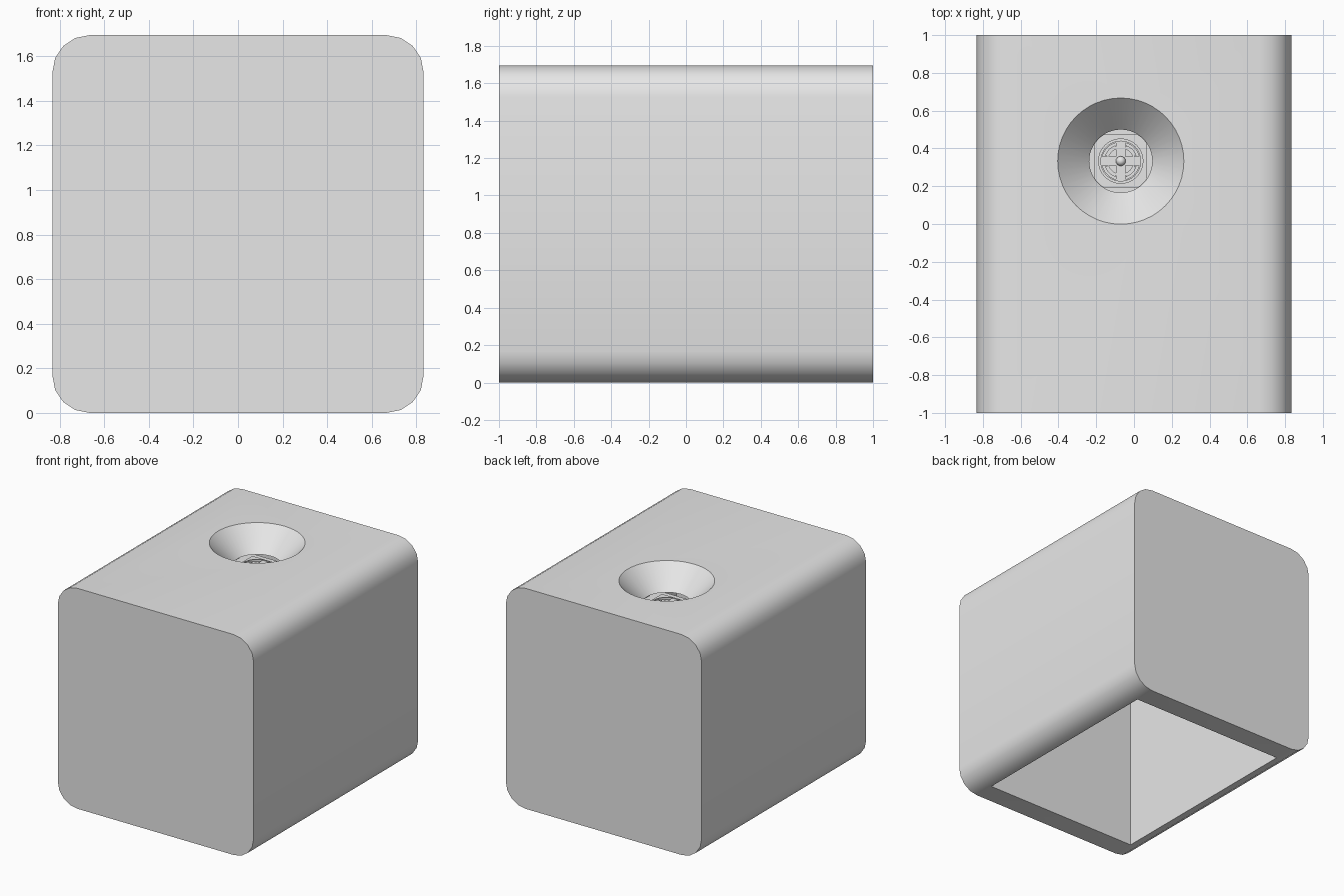
import bpy
import bmesh
from math import cos, sin, pi, radians
from mathutils import Matrix, Vector

if "Cube" in bpy.data.objects:
    bpy.data.objects.remove(bpy.data.objects["Cube"], do_unlink=True)

HALF_W, HALF_L, HEIGHT, WALL = 0.833, 1.0, 1.695, 0.167
CEILING = HEIGHT - WALL
HX, HY = -0.07, 0.333        # centre of the funnel hole

grey = bpy.data.materials.new("light grey")
grey.use_nodes = True
grey.diffuse_color = (0.8, 0.8, 0.8, 1)
grey.node_tree.nodes["Principled BSDF"].inputs["Base Color"].default_value = (0.8, 0.8, 0.8, 1)


def make(name, bm):
    bmesh.ops.recalc_face_normals(bm, faces=bm.faces)
    mesh = bpy.data.meshes.new(name)
    bm.to_mesh(mesh)
    bm.free()
    mesh.materials.append(grey)
    obj = bpy.data.objects.new(name, mesh)
    bpy.context.collection.objects.link(obj)
    return obj


def activate(obj):
    bpy.ops.object.select_all(action='DESELECT')
    obj.select_set(True)
    bpy.context.view_layer.objects.active = obj


def smooth(obj):
    activate(obj)
    bpy.ops.object.shade_smooth_by_angle(angle=radians(30))
    return obj


def add_box(bm, lo, hi):
    lo, hi = Vector(lo), Vector(hi)
    bmesh.ops.create_cube(bm, size=1, matrix=Matrix.Translation((lo + hi) / 2)
                          @ Matrix.Diagonal((*(hi - lo), 1)))


def add_cone(bm, z0, z1, r0, r1, segments=32):
    bmesh.ops.create_cone(bm, cap_ends=True, segments=segments, radius1=r0, radius2=r1,
                          depth=z1 - z0, matrix=Matrix.Translation((HX, HY, (z0 + z1) / 2)))


def cut(obj, cutter):
    activate(obj)
    mod = obj.modifiers.new("cut", 'BOOLEAN')
    mod.operation, mod.solver, mod.object = 'DIFFERENCE', 'EXACT', cutter
    bpy.ops.object.modifier_apply(modifier=mod.name)
    bpy.data.objects.remove(cutter, do_unlink=True)


def sector(bm, r0, r1, z0, z1, start, end, steps):
    """Solid arc between two radii around the hole axis."""
    angles = [start + (end - start) * i / steps for i in range(steps + 1)]
    rings = [[bm.verts.new((HX + r * cos(a), HY + r * sin(a), z))
              for r, z in ((r0, z0), (r1, z0), (r1, z1), (r0, z1))] for a in angles]
    for a, b in zip(rings, rings[1:]):
        for i in range(4):
            j = (i + 1) % 4
            bm.faces.new((a[i], a[j], b[j], b[i]))
    if end - start < 2 * pi - 0.01:
        bm.faces.new(rings[0])
        bm.faces.new(rings[-1][::-1])
    else:
        bmesh.ops.remove_doubles(bm, verts=bm.verts, dist=0.0001)


# Housing: rounded square profile extruded front to back
bm = bmesh.new()
profile = []
corners = ((1, 1), (-1, 1), (-1, -1), (1, -1))
for q, (sx, sz) in enumerate(corners):
    for i in range(5):
        a = q * pi / 2 + i * pi / 8
        profile.append(bm.verts.new((sx * (HALF_W - WALL) + WALL * cos(a), -HALF_L,
                                     HEIGHT / 2 + sz * (HEIGHT / 2 - WALL) + WALL * sin(a))))
face = bm.faces.new(profile)
out = bmesh.ops.extrude_face_region(bm, geom=[face])
bmesh.ops.translate(bm, vec=(0, 2 * HALF_L, 0),
                    verts=[v for v in out["geom"] if isinstance(v, bmesh.types.BMVert)])
housing = make("housing", bm)

# Hollow inside, open at the bottom
bm = bmesh.new()
add_box(bm, (WALL - HALF_W, WALL - HALF_L, -0.1), (HALF_W - WALL, HALF_L - WALL, CEILING))
cut(housing, make("cavity_cutter", bm))

# Funnel hole through the top wall
bm = bmesh.new()
add_cone(bm, CEILING - 0.05, HEIGHT + 0.05, WALL - 0.05, 2 * WALL + 0.05, 48)
cut(housing, make("funnel_cutter", bm))
smooth(housing)

# Mounting board and square component under the hole
bm = bmesh.new()
add_box(bm, (HX - 0.25, HY - 0.25, CEILING - 0.1), (HX + 0.25, HY + 0.25, CEILING - 0.07))
make("mounting_board", bm)

BODY_TOP = CEILING - 0.025
bm = bmesh.new()
add_box(bm, (HX - 0.14, HY - 0.14, CEILING - 0.07), (HX + 0.14, HY + 0.14, BODY_TOP))
make("component_body", bm)

# Round rims on the component
for name, r0, r1, h in (("outer_rim", 0.108, 0.12, 0.01), ("inner_rim", 0.1, 0.108, 0.018)):
    bm = bmesh.new()
    sector(bm, r0, r1, BODY_TOP - 0.005, BODY_TOP + h, 0, 2 * pi, 32)
    smooth(make(name, bm))

# Cross, the raised arcs between its arms, and the centre ball
bm = bmesh.new()
for dx, dy in ((0.1, 0.024), (0.024, 0.1)):
    add_box(bm, (HX - dx, HY - dy, BODY_TOP - 0.005), (HX + dx, HY + dy, BODY_TOP + 0.014))
make("cross", bm)

bm = bmesh.new()
for q in range(4):
    mid = pi / 4 + q * pi / 2
    sector(bm, 0.068, 0.088, BODY_TOP - 0.005, BODY_TOP + 0.008, mid - 0.45, mid + 0.45, 6)
smooth(make("arc_segments", bm))

bm = bmesh.new()
bmesh.ops.create_uvsphere(bm, u_segments=16, v_segments=10, radius=0.026,
                          matrix=Matrix.Translation((HX, HY, BODY_TOP + 0.018)))
smooth(make("centre_ball", bm))
